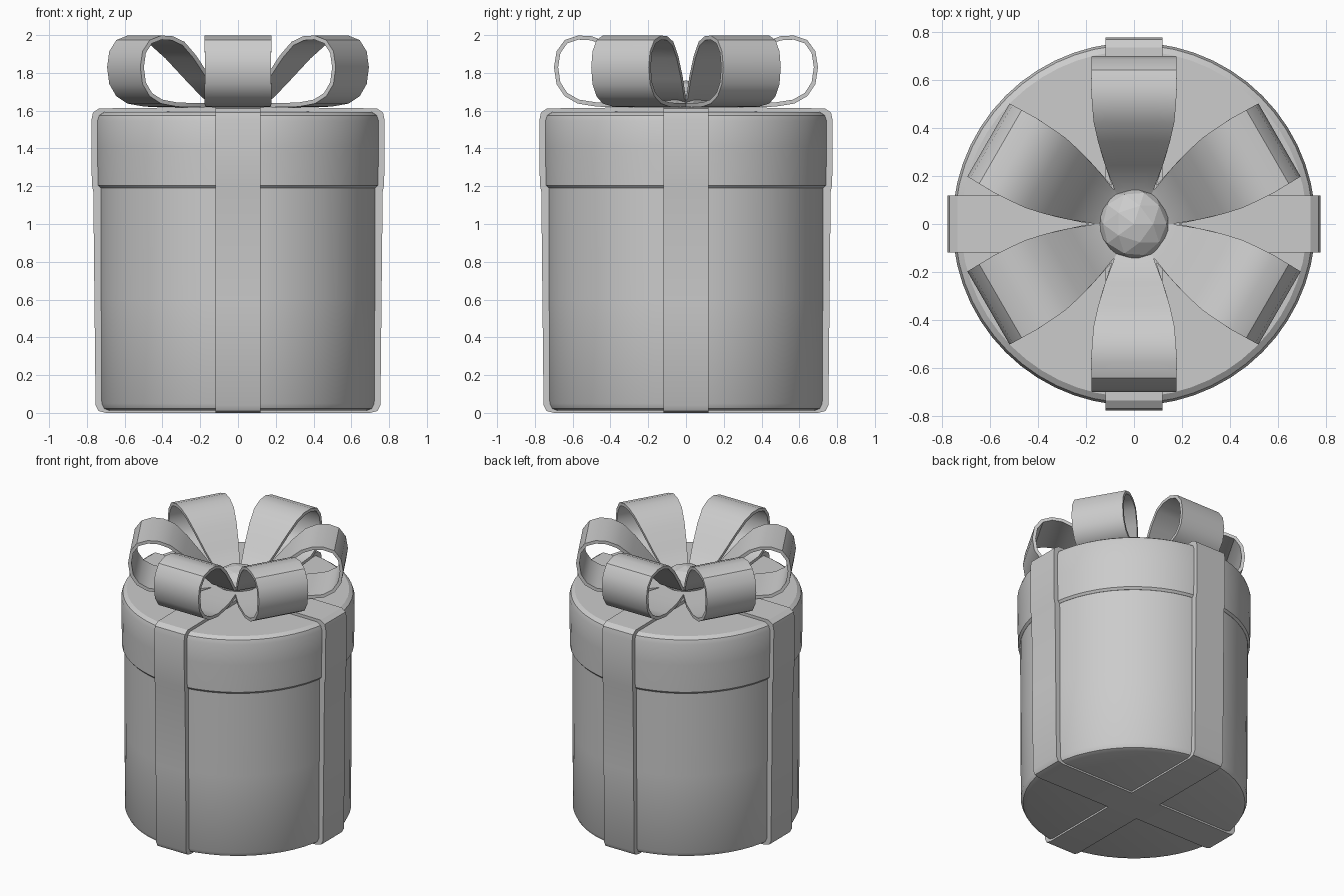
import bpy, bmesh, math
from mathutils import Matrix, Vector

if "Cube" in bpy.data.objects:
    bpy.data.objects.remove(bpy.data.objects["Cube"])

grey = bpy.data.materials.new("plain grey")
grey.diffuse_color = (0.6, 0.6, 0.6, 1)
grey.use_nodes = True
grey.node_tree.nodes["Principled BSDF"].inputs["Base Color"].default_value = grey.diffuse_color


def finish(name, bm, angle=30):
    bmesh.ops.recalc_face_normals(bm, faces=bm.faces[:])
    mesh = bpy.data.meshes.new(name)
    bm.to_mesh(mesh)
    bm.free()
    mesh.materials.append(grey)
    ob = bpy.data.objects.new(name, mesh)
    bpy.context.collection.objects.link(ob)
    bpy.ops.object.select_all(action='DESELECT')
    ob.select_set(True)
    bpy.context.view_layer.objects.active = ob
    bpy.ops.object.shade_smooth_by_angle(angle=math.radians(angle))
    return ob


def lathe(name, profile, segs=56):
    bm = bmesh.new()
    verts = [bm.verts.new((r, 0, z)) for r, z in profile]
    edges = [bm.edges.new(p) for p in zip(verts, verts[1:])]
    bmesh.ops.spin(bm, geom=verts + edges, cent=(0, 0, 0), axis=(0, 0, 1),
                   angle=math.tau, steps=segs)
    bmesh.ops.remove_doubles(bm, verts=bm.verts[:], dist=1e-4)
    return finish(name, bm)


# Round box with softened bottom edge
lathe("box_body", [(0, 0.012), (0.69, 0.012), (0.718, 0.022), (0.732, 0.05),
                   (0.735, 0.6), (0.737, 1.25), (0, 1.25)])
# Lid, slightly wider than the box
lathe("box_lid", [(0, 1.19), (0.738, 1.19), (0.751, 1.205), (0.755, 1.4),
                  (0.755, 1.545), (0.745, 1.575), (0.72, 1.592), (0, 1.597)])


# Two crossing straps wrapped around the box, top and bottom
def strap(name, turn):
    half = [(0.70, 0.0), (0.738, 0.01), (0.754, 0.04), (0.76, 0.6), (0.766, 1.17),
            (0.774, 1.21), (0.776, 1.55), (0.768, 1.59), (0.735, 1.612), (0.2, 1.618)]
    outline = half + [(-x, z) for x, z in reversed(half)]
    bm = bmesh.new()
    face = bm.faces.new([bm.verts.new((x, -0.118, z)) for x, z in outline])
    ext = bmesh.ops.extrude_face_region(bm, geom=[face])
    bmesh.ops.translate(bm, vec=(0, 0.236, 0),
                        verts=[v for v in ext['geom'] if isinstance(v, bmesh.types.BMVert)])
    bm.transform(Matrix.Rotation(turn, 4, 'Z'))
    return finish(name, bm)


strap("strap_side_to_side", 0)
strap("strap_front_to_back", math.pi / 2)

# Bow loop: centreline (radius, height) from the knot over the top and back below
PATH = [(0.09, 1.64), (0.16, 1.675), (0.25, 1.775), (0.35, 1.885), (0.43, 1.955),
        (0.50, 1.983), (0.57, 1.987), (0.635, 1.965), (0.675, 1.91), (0.688, 1.83),
        (0.675, 1.745), (0.635, 1.685), (0.57, 1.648), (0.47, 1.632), (0.3, 1.629),
        (0.09, 1.63)]
WIDTHS = [(0.0, 0.05), (0.16, 0.085), (0.3, 0.138), (0.43, 0.168), (0.55, 0.179), (0.8, 0.173)]


def half_width(r):
    for (a, wa), (b, wb) in zip(WIDTHS, WIDTHS[1:]):
        if r <= b:
            return wa + (wb - wa) * (r - a) / (b - a)


def bow_loop(index):
    bm = bmesh.new()
    rows = [[bm.verts.new((r, half_width(r) * k / 2, z)) for k in (-2, -1, 0, 1, 2)]
            for r, z in PATH]
    for a, b in zip(rows, rows[1:]):
        for k in range(4):
            bm.faces.new((a[k], a[k + 1], b[k + 1], b[k]))
    bm.transform(Matrix.Rotation(math.radians(30 + 60 * index), 4, 'Z'))
    ob = finish(f"bow_loop_{index + 1}", bm, 35)
    mod = ob.modifiers.new("ribbon thickness", 'SOLIDIFY')
    mod.thickness = 0.022
    mod.offset = 0
    bpy.ops.object.modifier_apply(modifier=mod.name)
    bpy.ops.object.shade_smooth_by_angle(angle=math.radians(35))


for i in range(6):
    bow_loop(i)

# Faceted knot in the middle of the bow
bm = bmesh.new()
bmesh.ops.create_icosphere(bm, subdivisions=2, radius=1)
bm.transform(Matrix.Translation(Vector((0, 0, 1.655))) @ Matrix.Diagonal((0.152, 0.152, 0.105, 1)))
finish("bow_knot", bm, 10)
